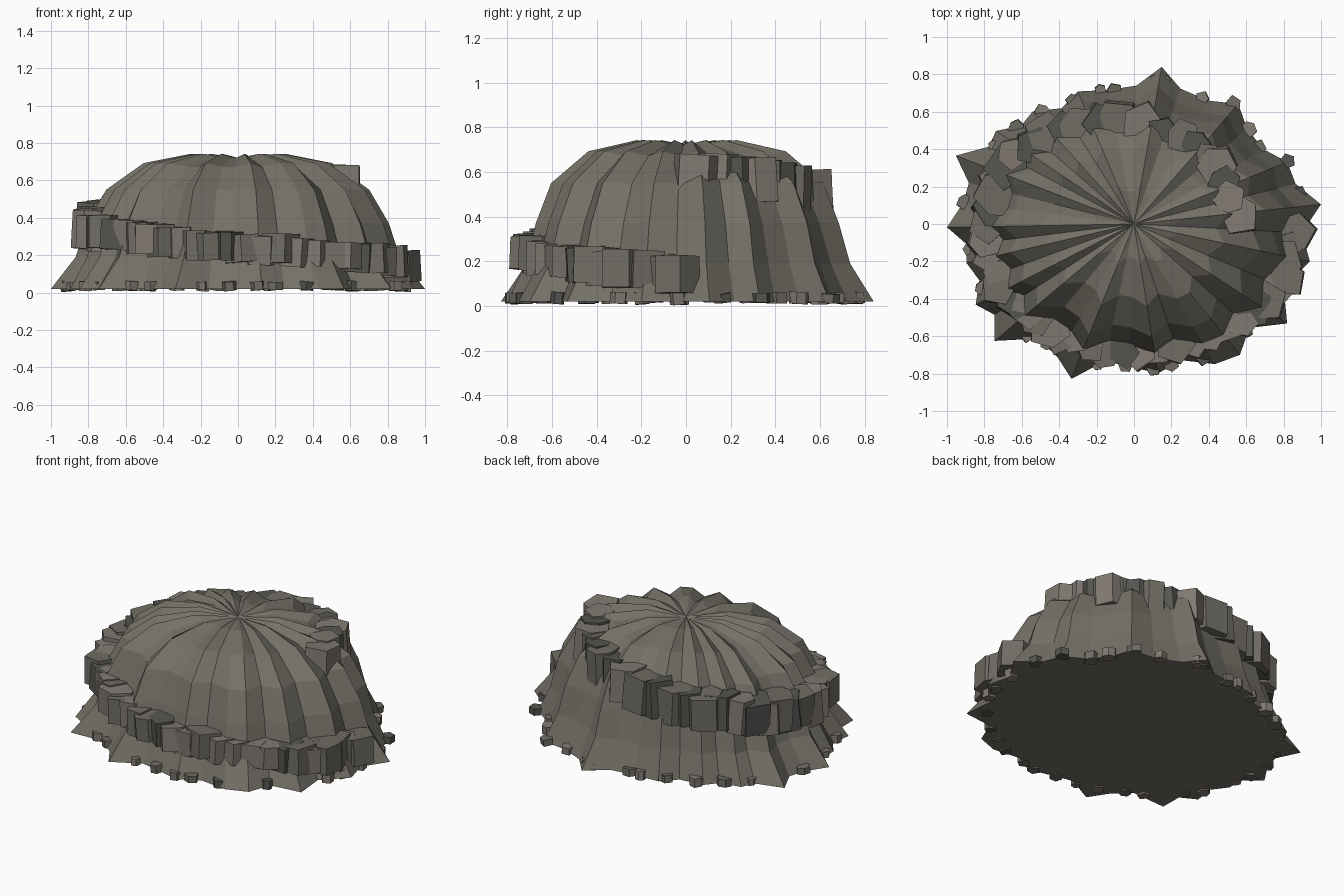
import bpy, bmesh, random
from math import sin, cos, pi, radians, hypot
from mathutils import Vector, Matrix

if "Cube" in bpy.data.objects:
    bpy.data.objects.remove(bpy.data.objects["Cube"])

random.seed(4)


def material(name, c):
    m = bpy.data.materials.new(name)
    m.diffuse_color = (*c, 1)
    m.use_nodes = True
    m.node_tree.nodes["Principled BSDF"].inputs["Base Color"].default_value = m.diffuse_color
    return m


ROCK = material("earth", (0.175, 0.163, 0.135))
SHADES = [material("stone_warm", (0.22, 0.193, 0.168)),
          material("stone_mid", (0.16, 0.15, 0.127)),
          material("stone_dark", (0.09, 0.09, 0.08))]


def finish(bm, name, mats):
    bmesh.ops.recalc_face_normals(bm, faces=bm.faces)
    me = bpy.data.meshes.new(name)
    bm.to_mesh(me)
    bm.free()
    for m in mats:
        me.materials.append(m)
    ob = bpy.data.objects.new(name, me)
    bpy.context.collection.objects.link(ob)
    return ob


# base outline as (angle, radius): spurs and gullies of the mound
OUTLINE = [(6, 1.005), (14, .89), (22, .884), (30, .80), (40, .79), (49, .85),
           (59, .77), (71, .765), (80, .853), (89, .74), (101, .73), (113, .77),
           (122, .73), (132, .81), (139, .80), (146, .89), (152, .88), (159, 1.02),
           (166, .91), (173, .92), (181, 1.0), (187, .90), (193, .92), (200, .88),
           (207, .95), (213, .89), (220, .972), (230, .80), (240, .82), (248, .893),
           (258, .75), (268, .76), (279, .81), (289, .77), (300, .865), (309, .90),
           (318, .83), (327, .976), (337, .87), (348, .961), (357, .90)]
n = len(OUTLINE)


def ellipse(t, a=.92, b=.78):
    return 1 / hypot(cos(t) / a, sin(t) / b)


def outline(a):
    """Base radius at angle a in degrees, between the listed points."""
    a = (a - 6) % 360 + 6
    pts = OUTLINE + [(366, 1.005)]
    for (a0, r0), (a1, r1) in zip(pts, pts[1:]):
        if a <= a1:
            return r0 + (r1 - r0) * (a - a0) / (a1 - a0)
    return r0


# mound: rings as (height, x radius, y radius, ridge strength, fluting)
RINGS = [(.02, .92, .78, 1, 0), (.19, .82, .70, .45, .012),
         (.37, .765, .65, .32, .02), (.55, .66, .58, .28, .022),
         (.68, .465, .415, .25, .02), (.73, .22, .20, .2, .016)]
bm = bmesh.new()
rows = []
for k, (z, ax, ay, s, flute) in enumerate(RINGS):
    row = []
    for i, (a, r) in enumerate(OUTLINE):
        t = radians(a)
        ridge = r > (OUTLINE[i - 1][1] + OUTLINE[(i + 1) % n][1]) / 2
        rr = ellipse(t, ax, ay) + (r - ellipse(t)) * s + flute * (1 if ridge else -1)
        dz = (.012 if ridge else -.008) if k >= 4 else 0
        row.append(bm.verts.new((rr * cos(t), rr * sin(t), z + dz)))
    rows.append(row)
for lo, hi in zip(rows, rows[1:]):
    for i in range(n):
        j = (i + 1) % n
        bm.faces.new((lo[i], lo[j], hi[j], hi[i]))
tip = bm.verts.new((0, 0, .72))
for i in range(n):
    bm.faces.new((rows[-1][i], rows[-1][(i + 1) % n], tip))
bm.faces.new(rows[0])
finish(bm, "mound", [ROCK])


def stone(bm, p, radius, height, tilt):
    """Irregular five or six sided prism with its centre at p."""
    sides = random.choice((5, 5, 6))
    m = (Matrix.Translation(p) @ Matrix.Rotation(random.uniform(-tilt, tilt), 4, 'X')
         @ Matrix.Rotation(random.uniform(-tilt, tilt), 4, 'Y')
         @ Matrix.Rotation(random.uniform(0, 2 * pi), 4, 'Z'))
    ring = [(radius * random.uniform(.85, 1.1), 2 * pi * i / sides) for i in range(sides)]
    lo, hi = [[bm.verts.new(m @ Vector((r * cos(t), r * sin(t), z))) for r, t in ring]
              for z in (-height / 2, height / 2)]
    faces = [bm.faces.new(lo[::-1]), bm.faces.new(hi)]
    faces += [bm.faces.new((lo[i], lo[(i + 1) % sides], hi[(i + 1) % sides], hi[i]))
              for i in range(sides)]
    shade = random.choice((0, 0, 1, 1, 2))
    for f in faces:
        f.material_index = shade


# spiral ledge: path as (x, y, top height, thickness)
PATH = [(.87, -.04, .235, .18), (.80, -.28, .25, .17), (.65, -.46, .27, .15),
        (.42, -.60, .29, .15), (.15, -.67, .305, .15), (-.12, -.68, .32, .15),
        (-.36, -.60, .345, .16), (-.56, -.49, .375, .16), (-.72, -.30, .41, .18),
        (-.78, -.05, .45, .20), (-.74, .20, .48, .20), (-.60, .39, .52, .20),
        (-.36, .53, .555, .21), (-.05, .56, .60, .22), (.28, .48, .64, .22),
        (.47, .32, .665, .20), (.56, .05, .68, .17)]
bm = bmesh.new()
COUNT = 48
for i in range(COUNT):
    u = i / (COUNT - 1) * (len(PATH) - 1)
    k = min(int(u), len(PATH) - 2)
    x, y, top, h = Vector(PATH[k]).lerp(Vector(PATH[k + 1]), u - k)
    end = i in (0, COUNT - 1)
    push = 1 if end else 1 + random.uniform(-.05, .04)
    stone(bm, (x * push, y * push, top - h / 2 + random.uniform(-.012, .012)),
          .11 if end else random.uniform(.08, .13), h * random.uniform(.92, 1.05), .07)
finish(bm, "spiral_ledge_stones", SHADES)

# loose rubble around the foot, tucked between the spurs
bm = bmesh.new()
for i in range(34):
    a = 360 * i / 34 + random.uniform(-4, 4)
    t = radians(a)
    r = min(outline(a), ellipse(t, .91, .78)) - random.uniform(-.01, .02)
    stone(bm, (r * cos(t), r * sin(t), .035), random.uniform(.03, .045),
          random.uniform(.04, .056), .1)
finish(bm, "foot_rubble", SHADES)
